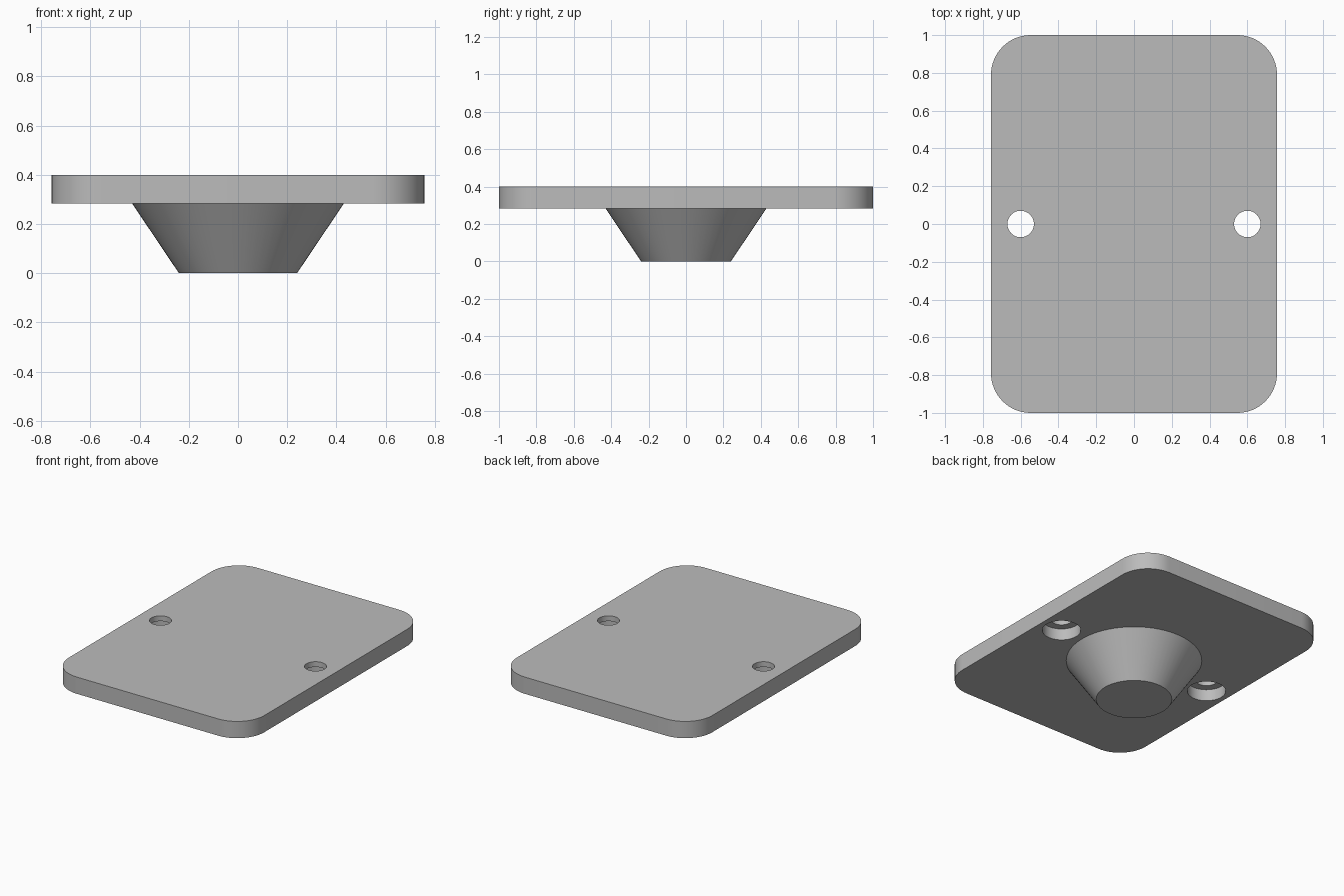
import bpy, bmesh
from math import sin, cos, pi, radians

cube = bpy.data.objects.get("Cube")
if cube:
    bpy.data.objects.remove(cube, do_unlink=True)

HALF_X, HALF_Y, CORNER = 0.757, 1.0, 0.21
BOTTOM, TOP = 0.283, 0.4
HOLE_X, HOLE_R, BORE_R, BORE_TOP = 0.6, 0.07, 0.122, 0.363

grey = bpy.data.materials.new("plain grey")
grey.use_nodes = True
colour = (0.5, 0.5, 0.5, 1)
grey.diffuse_color = colour
grey.node_tree.nodes["Principled BSDF"].inputs["Base Color"].default_value = colour


def activate(obj):
    bpy.ops.object.select_all(action="DESELECT")
    obj.select_set(True)
    bpy.context.view_layer.objects.active = obj


def smooth(obj):
    activate(obj)
    bpy.ops.object.shade_smooth_by_angle(angle=radians(30))


def frustum(name, x, z0, z1, r0, r1):
    bpy.ops.mesh.primitive_cone_add(vertices=64, radius1=r0, radius2=r1,
                                    depth=z1 - z0, location=(x, 0, (z0 + z1) / 2))
    obj = bpy.context.object
    obj.name = name
    obj.data.materials.append(grey)
    return obj


# Rounded rectangular plate
STEPS = 16
outline = []
for quarter, (sx, sy) in enumerate([(1, 1), (-1, 1), (-1, -1), (1, -1)]):
    for i in range(STEPS + 1):
        a = (quarter + i / STEPS) * pi / 2
        outline.append((sx * (HALF_X - CORNER) + CORNER * cos(a),
                        sy * (HALF_Y - CORNER) + CORNER * sin(a), BOTTOM))
bm = bmesh.new()
base = bm.faces.new([bm.verts.new(p) for p in outline])
ext = bmesh.ops.extrude_face_region(bm, geom=[base], use_keep_orig=True)
top_verts = [g for g in ext["geom"] if isinstance(g, bmesh.types.BMVert)]
bmesh.ops.translate(bm, verts=top_verts, vec=(0, 0, TOP - BOTTOM))
bmesh.ops.recalc_face_normals(bm, faces=bm.faces)
mesh = bpy.data.meshes.new("plate")
bm.to_mesh(mesh)
bm.free()
plate = bpy.data.objects.new("plate", mesh)
bpy.context.collection.objects.link(plate)
mesh.materials.append(grey)

# Screw holes, each widened by a flat-floored recess from below
for side in (-1, 1):
    for r, z0, z1 in ((HOLE_R, BOTTOM - 0.1, TOP + 0.1),
                      (BORE_R, BOTTOM - 0.1, BORE_TOP)):
        cutter = frustum("hole_cutter", side * HOLE_X, z0, z1, r, r)
        cutter.hide_render = True
        cut = plate.modifiers.new("hole", "BOOLEAN")
        cut.operation, cut.solver, cut.object = "DIFFERENCE", "EXACT", cutter
        activate(plate)
        bpy.ops.object.modifier_apply(modifier=cut.name)
        bpy.data.objects.remove(cutter, do_unlink=True)
smooth(plate)

# Tapered boss under the plate
smooth(frustum("tapered_boss", 0, 0, BOTTOM, 0.24, 0.43))
